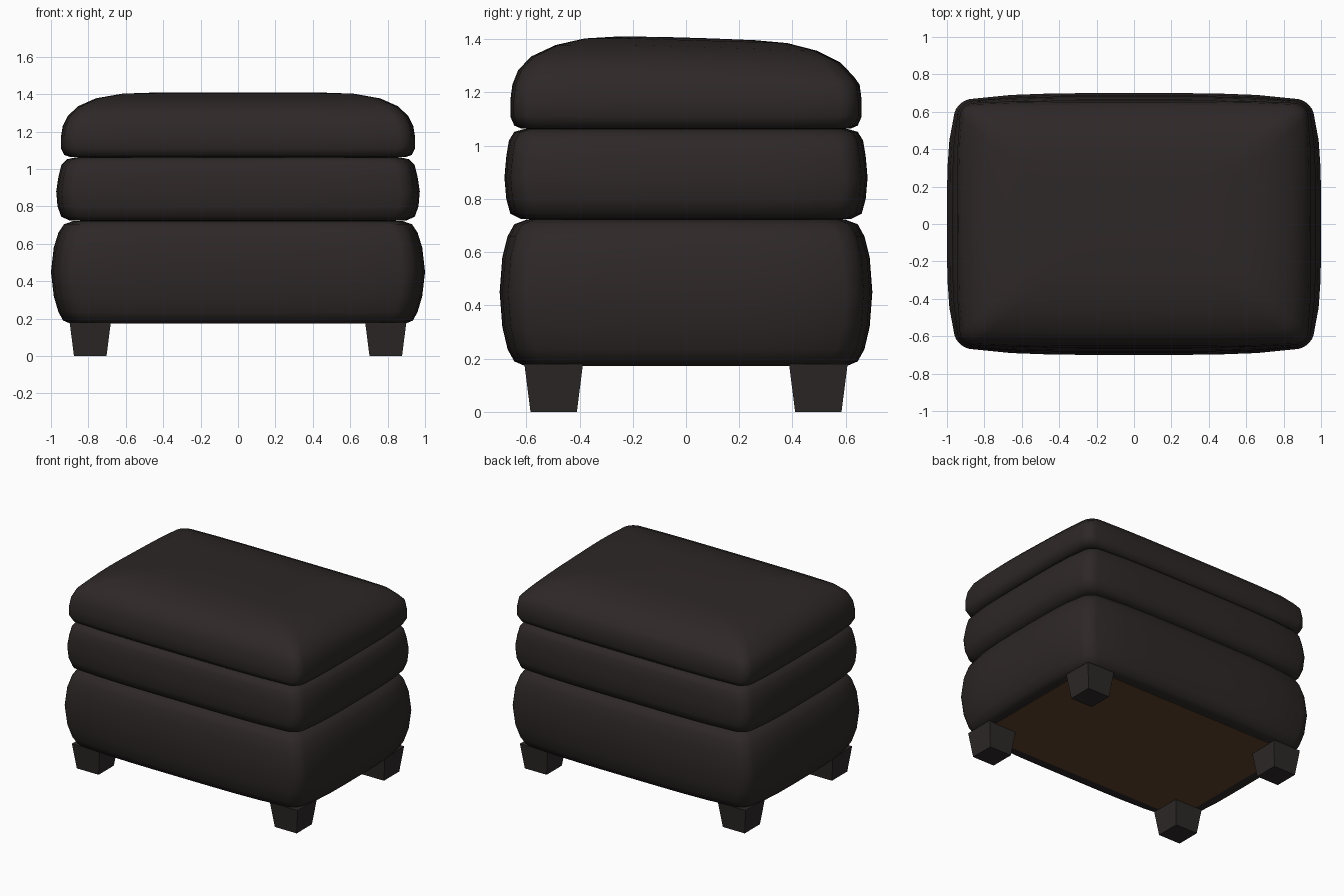
import bpy, bmesh, math

if "Cube" in bpy.data.objects:
    bpy.data.objects.remove(bpy.data.objects["Cube"])


def material(name, rgb):
    m = bpy.data.materials.new(name)
    m.diffuse_color = (*rgb, 1)
    m.use_nodes = True
    m.node_tree.nodes["Principled BSDF"].inputs["Base Color"].default_value = m.diffuse_color
    return m


LEATHER = material("dark brown leather", (0.027, 0.0205, 0.0205))
WOOD = material("dark wood", (0.026, 0.0205, 0.0205))
LINING = material("brown lining", (0.108, 0.055, 0.025))


def outline(hx, hy, r, bow, n=8, arc=5):
    """Rounded rectangle whose sides bow out a little in the middle."""
    pts = []
    for cx, cy, start in ((1, -1, -90), (1, 1, 0), (-1, 1, 90), (-1, -1, 180)):
        for i in range(arc + 1):
            a = math.radians(start + 90 * i / arc)
            pts.append((cx * (hx - r) + r * math.cos(a), cy * (hy - r) + r * math.sin(a)))
        # straight run to the next corner
        x, y = pts[-1]
        ex, ey = (-x, y) if start in (0, 180) else (x, -y)
        for i in range(1, n):
            t = i / n
            pts.append((x + (ex - x) * t, y + (ey - y) * t))
    out = []
    for x, y in pts:
        u, v = x / hx, y / hy
        out.append((x * (1 - bow * v ** 4), y * (1 - bow * u ** 4)))
    return out


def finish(name, bm, mat, smooth=True):
    bmesh.ops.recalc_face_normals(bm, faces=bm.faces[:])
    me = bpy.data.meshes.new(name)
    bm.to_mesh(me)
    bm.free()
    me.materials.append(mat)
    ob = bpy.data.objects.new(name, me)
    bpy.context.collection.objects.link(ob)
    if smooth:
        bpy.ops.object.select_all(action='DESELECT')
        ob.select_set(True)
        bpy.context.view_layer.objects.active = ob
        bpy.ops.object.shade_smooth_by_angle(angle=math.radians(50))
    return ob


def cushion(name, profile, bow, shift=lambda x, y, z: 0):
    """Loft rounded outlines through (half width, half depth, height)."""
    bm = bmesh.new()
    rings = []
    for hx, hy, z in profile:
        r = min(0.065, hy * 0.4)
        rings.append([bm.verts.new((x, y, z + shift(x, y, z)))
                      for x, y in outline(hx, hy, r, bow)])
    for a, b in zip(rings, rings[1:]):
        for i in range(len(a)):
            j = (i + 1) % len(a)
            bm.faces.new((a[i], a[j], b[j], b[i]))
    bm.faces.new(rings[0][::-1])
    bm.faces.new(rings[-1])
    return finish(name, bm, LEATHER)


# Upholstered base and middle cushion
cushion("base_cushion", [
    (0.90, 0.61, 0.175), (0.935, 0.645, 0.19), (0.96, 0.67, 0.235), (0.985, 0.69, 0.32),
    (1.0, 0.70, 0.45), (0.985, 0.69, 0.58), (0.96, 0.67, 0.66), (0.93, 0.645, 0.705),
    (0.88, 0.60, 0.722), (0.80, 0.54, 0.722)], 0.06)
cushion("middle_cushion", [
    (0.80, 0.54, 0.722), (0.90, 0.62, 0.725), (0.945, 0.66, 0.745), (0.965, 0.675, 0.80),
    (0.972, 0.682, 0.88), (0.96, 0.675, 0.96), (0.945, 0.665, 1.02), (0.915, 0.645, 1.052),
    (0.87, 0.61, 1.062), (0.80, 0.54, 1.065)], 0.045)


# Top cushion: crown leans to the front, lower edge lifts mid-side
def sag(x, y, z):
    if z > 1.25:
        return -0.03 * max(0, y + 0.2)
    if 1.065 < z < 1.12:
        return 0.02 * (1 - max(abs(x) / 0.95, abs(y) / 0.66) ** 4)
    return 0


cushion("top_cushion", [
    (0.80, 0.54, 1.06), (0.90, 0.62, 1.065), (0.93, 0.645, 1.074), (0.947, 0.66, 1.11),
    (0.947, 0.66, 1.17), (0.937, 0.652, 1.23), (0.91, 0.63, 1.285), (0.855, 0.58, 1.336),
    (0.76, 0.49, 1.378), (0.62, 0.38, 1.403), (0.42, 0.26, 1.41), (0.2, 0.1, 1.412)],
    0.025, sag)

# Lining panel under the base
bm = bmesh.new()
bmesh.ops.create_cube(bm, size=1)
for v in bm.verts:
    v.co.x *= 1.70
    v.co.y *= 1.12
    v.co.z = 0.176 + v.co.z * 0.006
finish("underside_lining", bm, LINING, False)

# Four tapered square legs
for sx, xname in ((-1, "left"), (1, "right")):
    for sy, yname in ((-1, "front"), (1, "back")):
        bm = bmesh.new()
        bmesh.ops.create_cube(bm, size=2)
        for v in bm.verts:
            h = 0.11 if v.co.z > 0 else 0.087
            v.co = (sx * 0.79 + v.co.x * h, sy * 0.497 + v.co.y * h,
                    0.18 if v.co.z > 0 else 0)
        finish(f"{yname}_{xname}_leg", bm, WOOD, False)
